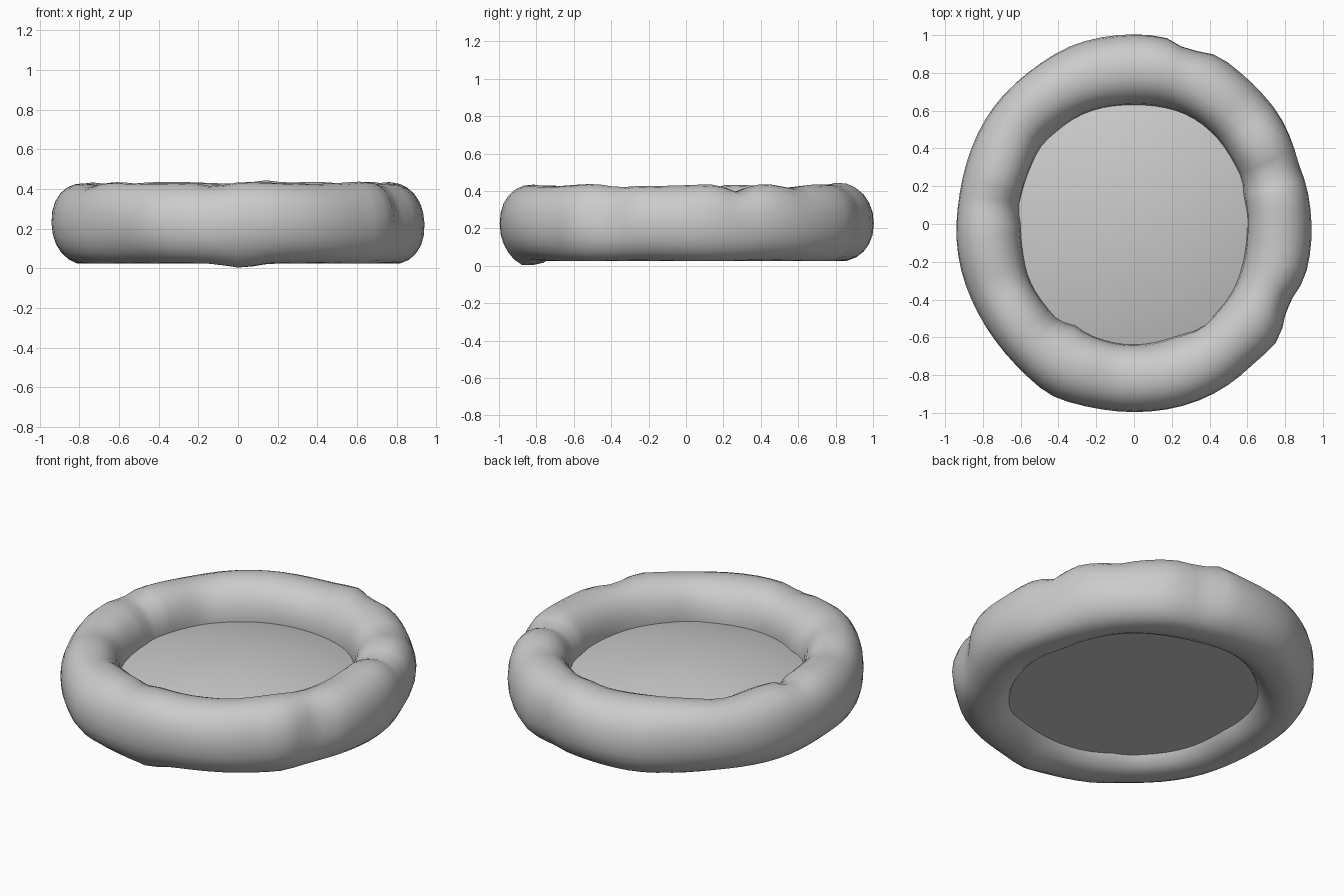
import bpy, bmesh, math

if "Cube" in bpy.data.objects:
    bpy.data.objects.remove(bpy.data.objects["Cube"])

def gauss(a, centre, width):
    d = (a - centre + 180) % 360 - 180
    return math.exp(-(d / width) ** 2)

def spow(v, e):
    return math.copysign(abs(v) ** e, v)

def finish(bm, name):
    bmesh.ops.recalc_face_normals(bm, faces=bm.faces)
    for f in bm.faces:
        f.smooth = True
    me = bpy.data.meshes.new(name)
    bm.to_mesh(me)
    bm.free()
    ob = bpy.data.objects.new(name, me)
    bpy.context.collection.objects.link(ob)
    return ob

# Creases in the padding: (angle around ring, width, tube angle, tube width, depth)
# tube angle: 0 outside, 90 top, 180 inside, 270 underneath
DENTS = [
    (73, 4, 10, 60, 0.03), (20, 5, 80, 60, 0.04), (45, 5, 75, 60, 0.015),
    (172, 5, 110, 60, 0.035), (205, 8, 100, 60, 0.02), (232, 6, 150, 60, 0.015),
    (262, 5, 90, 50, 0.02), (333, 6, 30, 50, 0.045), (140, 9, 140, 60, 0.02),
    (32, 7, 110, 60, -0.01), (14, 7, 180, 60, -0.015), (240, 5, 180, 50, -0.015),
    (80, 6, 80, 50, -0.015), (271, 6, 280, 25, -0.022),
    (320, 6, 0, 60, -0.02), (244, 8, 0, 60, -0.015), (110, 10, 0, 60, -0.01),
    (303, 8, 180, 60, 0.02), (25, 12, 0, 60, 0.01), (62, 6, 0, 60, -0.01),
]

# Padded rim: slightly squared tube swept round an oval
def padded_rim():
    bm = bmesh.new()
    n, m = 72, 24
    rings = []
    for i in range(n):
        a = 360 * i / n
        ca, sa = math.cos(math.radians(a)), math.sin(math.radians(a))
        outer = 1 / math.hypot(ca / 0.94, sa / 1.0)
        inner = 0.60 + 0.035 * abs(sa) + 0.01 * math.sin(math.radians(2 * a)) ** 2
        half = (outer - inner) / 2
        mid = outer - half
        ring = []
        for j in range(m):
            t = 360 * j / m
            ct, st = math.cos(math.radians(t)), math.sin(math.radians(t))
            k = sum(d * gauss(a, c, w) * gauss(t, tc, tw) for c, w, tc, tw, d in DENTS)
            k += 0.004 * math.sin(math.radians(7 * a + 2 * t))
            r = mid + half * spow(ct, 0.92) - k * ct
            z = 0.226 + 0.205 * spow(st, 0.92) - k * st
            floor_z = 0.025 - 0.025 * gauss(a, 271, 7) * gauss(t, 280, 25)
            ring.append(bm.verts.new((r * ca, r * sa, max(z, floor_z))))
        rings.append(ring)
    for i in range(n):
        p, q = rings[i], rings[(i + 1) % n]
        for j in range(m):
            l = (j + 1) % m
            bm.faces.new((p[j], q[j], q[l], p[l]))
    return finish(bm, "padded_rim")

# Closed cushion: gently domed top, flat underside, edge tucked inside the rim
def cushion_floor():
    bm = bmesh.new()
    n, steps = 48, 7
    profile = [(s / steps, 0.31 - 0.10 * (s / steps) ** 2) for s in range(1, steps + 1)]
    profile += [(1.03, 0.16), (1.0, 0.095)]
    top = bm.verts.new((0, 0, 0.31))
    prev = None
    for f, z in profile:
        cur = [bm.verts.new((0.67 * f * math.cos(2 * math.pi * i / n),
                             0.70 * f * math.sin(2 * math.pi * i / n), z)) for i in range(n)]
        for i in range(n):
            k = (i + 1) % n
            if prev:
                bm.faces.new((prev[i], cur[i], cur[k], prev[k]))
            else:
                bm.faces.new((top, cur[i], cur[k]))
        prev = cur
    bm.faces.new(prev)
    ob = finish(bm, "cushion_floor")
    bpy.context.view_layer.objects.active = ob
    ob.select_set(True)
    bpy.ops.object.shade_smooth_by_angle(angle=math.radians(40))
    return ob

padded_rim()
cushion_floor()
